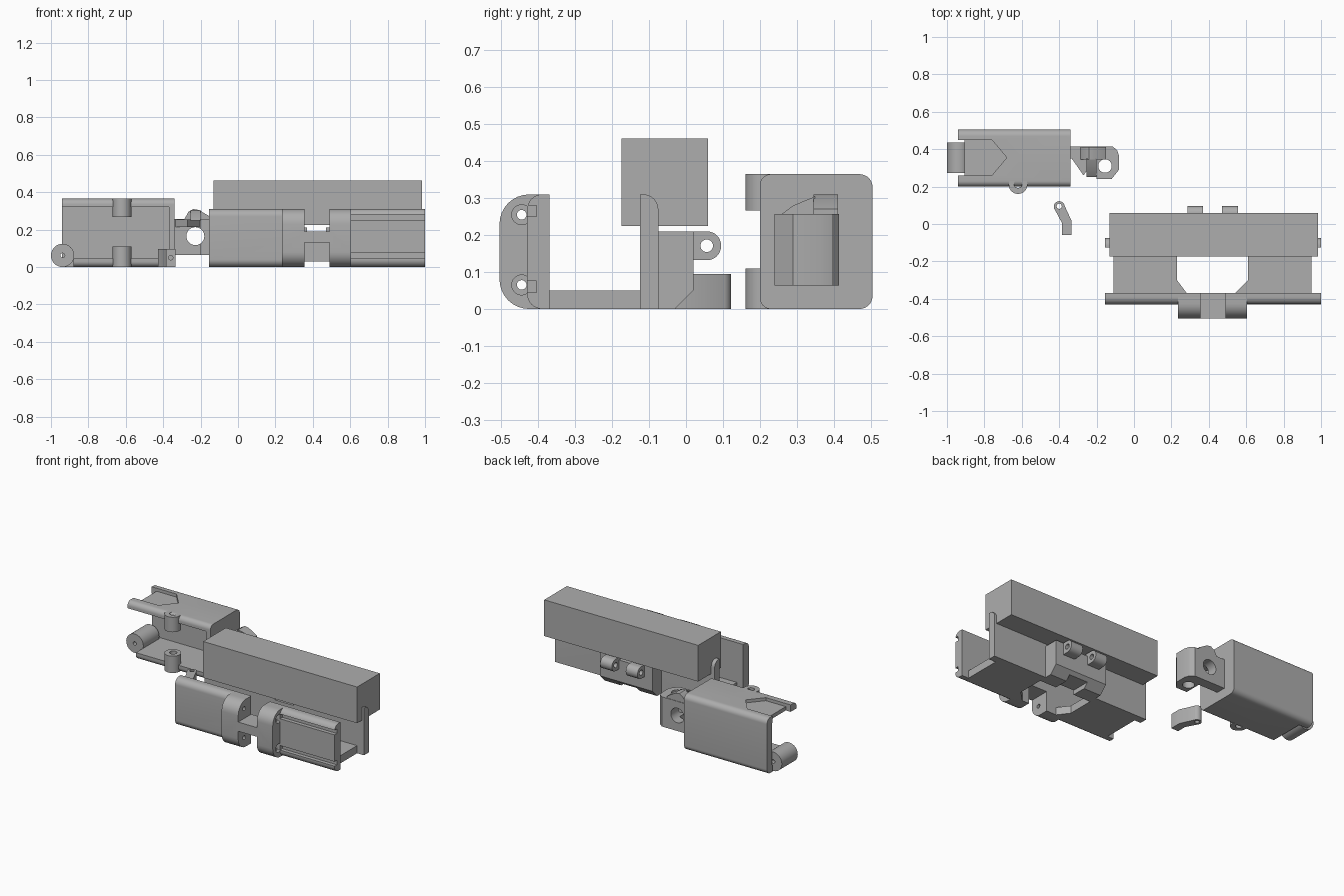
import bpy, math
from mathutils import Vector

if "Cube" in bpy.data.objects:
    bpy.data.objects.remove(bpy.data.objects["Cube"])

grey = bpy.data.materials.new("plain grey")
grey.diffuse_color = (0.42, 0.42, 0.42, 1)
grey.use_nodes = True
grey.node_tree.nodes["Principled BSDF"].inputs["Base Color"].default_value = grey.diffuse_color


def prism(name, pts, axis, lo, hi):
    """Extrude a 2D outline along an axis: x -> (y,z), y -> (x,z), z -> (x,y)."""
    def place(p, d):
        return {'x': (d, p[0], p[1]), 'y': (p[0], d, p[1]), 'z': (p[0], p[1], d)}[axis]
    n = len(pts)
    verts = [place(p, lo) for p in pts] + [place(p, hi) for p in pts]
    faces = [list(range(n))[::-1], list(range(n, 2 * n))]
    faces += [(i, (i + 1) % n, n + (i + 1) % n, n + i) for i in range(n)]
    area = sum(pts[i][0] * pts[(i + 1) % n][1] - pts[(i + 1) % n][0] * pts[i][1] for i in range(n))
    if (area < 0) != (axis == 'y'):
        faces = [tuple(reversed(f)) for f in faces]
    me = bpy.data.meshes.new(name)
    me.from_pydata(verts, [], faces)
    me.materials.append(grey)
    ob = bpy.data.objects.new(name, me)
    bpy.context.collection.objects.link(ob)
    return ob


def rrect(a0, b0, a1, b1, radii=(0, 0, 0, 0)):
    """Rectangle outline with radii for corners (a0,b0), (a1,b0), (a1,b1), (a0,b1)."""
    pts = []
    corners = [(a0, b0, 1, 1), (a1, b0, -1, 1), (a1, b1, -1, -1), (a0, b1, 1, -1)]
    for i, ((a, b, sa, sb), r) in enumerate(zip(corners, radii)):
        if r == 0:
            pts.append((a, b))
            continue
        for k in range(9):
            t = math.pi + i * math.pi / 2 + k * math.pi / 16
            pts.append((a + sa * r + r * math.cos(t), b + sb * r + r * math.sin(t)))
    return pts


def circle(a, b, r, n=32):
    return [(a + r * math.cos(2 * math.pi * k / n), b + r * math.sin(2 * math.pi * k / n)) for k in range(n)]


def box(name, x0, x1, y0, y1, z0, z1):
    return prism(name, rrect(x0, y0, x1, y1), 'z', z0, z1)


def cut(ob, *cutters):
    """Subtract the cutters and remove them."""
    for c in cutters:
        m = ob.modifiers.new("cut", 'BOOLEAN')
        m.operation, m.solver, m.object = 'DIFFERENCE', 'EXACT', c
    bpy.context.view_layer.update()
    me = bpy.data.meshes.new_from_object(ob.evaluated_get(bpy.context.evaluated_depsgraph_get()))
    ob.modifiers.clear()
    ob.data = me
    for c in cutters:
        bpy.data.objects.remove(c)
    return ob


# Long bar resting in the housing
box("long_bar", -0.13, 0.985, -0.175, 0.06, 0.225, 0.462)

# Housing: floor with a six-sided opening
hexagon = [(0.23, -0.10), (0.23, -0.30), (0.29, -0.38), (0.53, -0.38), (0.61, -0.30), (0.61, -0.10)]
cut(box("housing_floor", -0.11, 0.95, -0.40, -0.10, 0, 0.05),
    prism("c", hexagon, 'z', -0.1, 0.2),
    box("c", 0.355, 0.49, -0.5, -0.36, -0.1, 0.2))


# Slots above and below the bridge in the middle of the front
def front_slots():
    return [box("c", 0.355, 0.49, -0.6, -0.3, 0.19, 0.4), box("c", 0.355, 0.49, -0.6, -0.3, -0.1, 0.13)]


# Front wall with two long grooves on its right half
cut(prism("housing_front_wall", rrect(-0.43, 0, -0.37, 0.31, (0.04, 0, 0, 0.04)), 'x', -0.155, 1.0),
    *front_slots(),
    *[box("c", 0.605, 1.1, -0.5, -0.405, z, z + 0.03) for z in (0.045, 0.25)])

# Back wall, open in the middle
cut(prism("housing_back_wall", rrect(-0.125, 0, -0.075, 0.31, (0, 0, 0.04, 0)), 'x', -0.155, 1.0),
    box("c", 0.355, 0.49, -0.2, 0, 0.19, 0.4),
    box("c", 0.355, 0.49, -0.2, 0, -0.1, 0.03))

# Hinge lugs on the front, joined by a bridge
lugs = prism("front_hinge_lugs", rrect(-0.505, 0, -0.37, 0.31, (0.08, 0, 0, 0.08)), 'x', 0.235, 0.605)
holes = front_slots()
for z in (0.065, 0.255):
    holes.append(prism("c", circle(-0.445, z, 0.013, 20), 'x', 0.1, 0.8))
    holes.append(prism("c", circle(-0.445, z, 0.027), 'x', 0.585, 0.8))
    holes.append(prism("c", circle(-0.445, z, 0.027), 'x', 0.1, 0.255))
cut(lugs, *holes)

# Back block with a chamfered lower edge
cut(prism("back_block", [(-0.08, 0), (-0.03, 0), (0.02, 0.05), (0.02, 0.21), (-0.08, 0.21)], 'x', 0.23, 0.61),
    box("c", 0.355, 0.49, -0.2, 0.1, 0.19, 0.4),
    box("c", 0.355, 0.49, -0.2, 0.1, -0.1, 0.03))

# Hinge knuckles on the back block
for side, x in (("left", 0.285), ("right", 0.47)):
    cut(prism("knuckle_" + side, rrect(0.0, 0.132, 0.095, 0.21, (0, 0.038, 0.038, 0)), 'x', x, x + 0.085),
        prism("c", circle(0.056, 0.171, 0.017, 24), 'x', x - 0.1, x + 0.2))

# Clip case: closed at the right, open at the front and left
point_top = [(-0.905, 0.26), (-0.76, 0.26), (-0.68, 0.355), (-0.76, 0.45), (-0.905, 0.45)]
case = prism("clip_case", rrect(0.20, 0, 0.505, 0.365, (0.03, 0.035, 0.035, 0.03)), 'x', -0.94, -0.34)
cut(case,
    box("c", -1.1, -0.37, 0.1, 0.455, 0.045, 0.32),
    prism("c", point_top, 'z', 0.345, 0.5),
    box("c", -1.1, -0.905, 0.26, 0.45, 0.2, 0.5),
    box("c", -1.1, -0.88, 0.1, 0.45, -0.1, 0.2))

# Pierced bosses on the open edge of the clip
for side, z0, z1 in (("lower", 0, 0.11), ("upper", 0.267, 0.365)):
    cut(prism(side + "_boss", circle(-0.62, 0.211, 0.05), 'z', z0, z1),
        prism("c", circle(-0.62, 0.215, 0.022, 24), 'z', z0 - 0.1, z1 + 0.1))

# Roller at the open end
cut(prism("roller", circle(-0.938, 0.062, 0.062), 'y', 0.272, 0.437),
    prism("c", circle(-0.938, 0.062, 0.012, 16), 'y', 0.1, 0.6))

# Hook: arm, curled end and return finger, pierced both ways
outline = [(-0.35, 0.35), (-0.20, 0.35), (-0.20, 0.24), (-0.12, 0.24), (-0.08, 0.29),
           (-0.08, 0.365), (-0.09, 0.395), (-0.115, 0.415), (-0.35, 0.415)]
cut(prism("hook", outline, 'z', 0.063, 0.257),
    prism("c", circle(-0.155, 0.31, 0.036), 'z', -0.1, 0.5),
    prism("c", circle(-0.228, 0.165, 0.048), 'y', 0.1, 0.6))
prism("hook_wedge", [(-0.34, 0.36), (-0.27, 0.26), (-0.20, 0.36)], 'z', 0.215, 0.255)
prism("hook_crown", [(-0.29, 0.25), (-0.265, 0.295), (-0.24, 0.31), (-0.21, 0.305), (-0.15, 0.27), (-0.15, 0.25)],
      'y', 0.345, 0.412)
prism("hook_slope", [(0.25, 0.25), (0.29, 0.28), (0.35, 0.305), (0.35, 0.25)], 'x', -0.255, -0.2)

# Loose cranked lever with an eye
lever = [(-0.425, 0.08), (-0.385, 0.005), (-0.385, -0.058), (-0.333, -0.058), (-0.333, 0.015), (-0.372, 0.10)]
cut(prism("lever_arm", lever, 'z', 0, 0.095),
    prism("c", circle(-0.4, 0.095, 0.025), 'z', -0.1, 0.2),
    prism("c", circle(-0.36, 0.05, 0.012, 16), 'y', -0.1, -0.03))
cut(prism("lever_eye", circle(-0.4, 0.093, 0.029), 'z', 0, 0.095),
    prism("c", circle(-0.4, 0.095, 0.014, 20), 'z', -0.1, 0.2))

# Smooth the rounded faces, keep the edges sharp
bpy.ops.object.select_all(action='SELECT')
bpy.context.view_layer.objects.active = lugs
bpy.ops.object.shade_smooth_by_angle(angle=math.radians(30))
